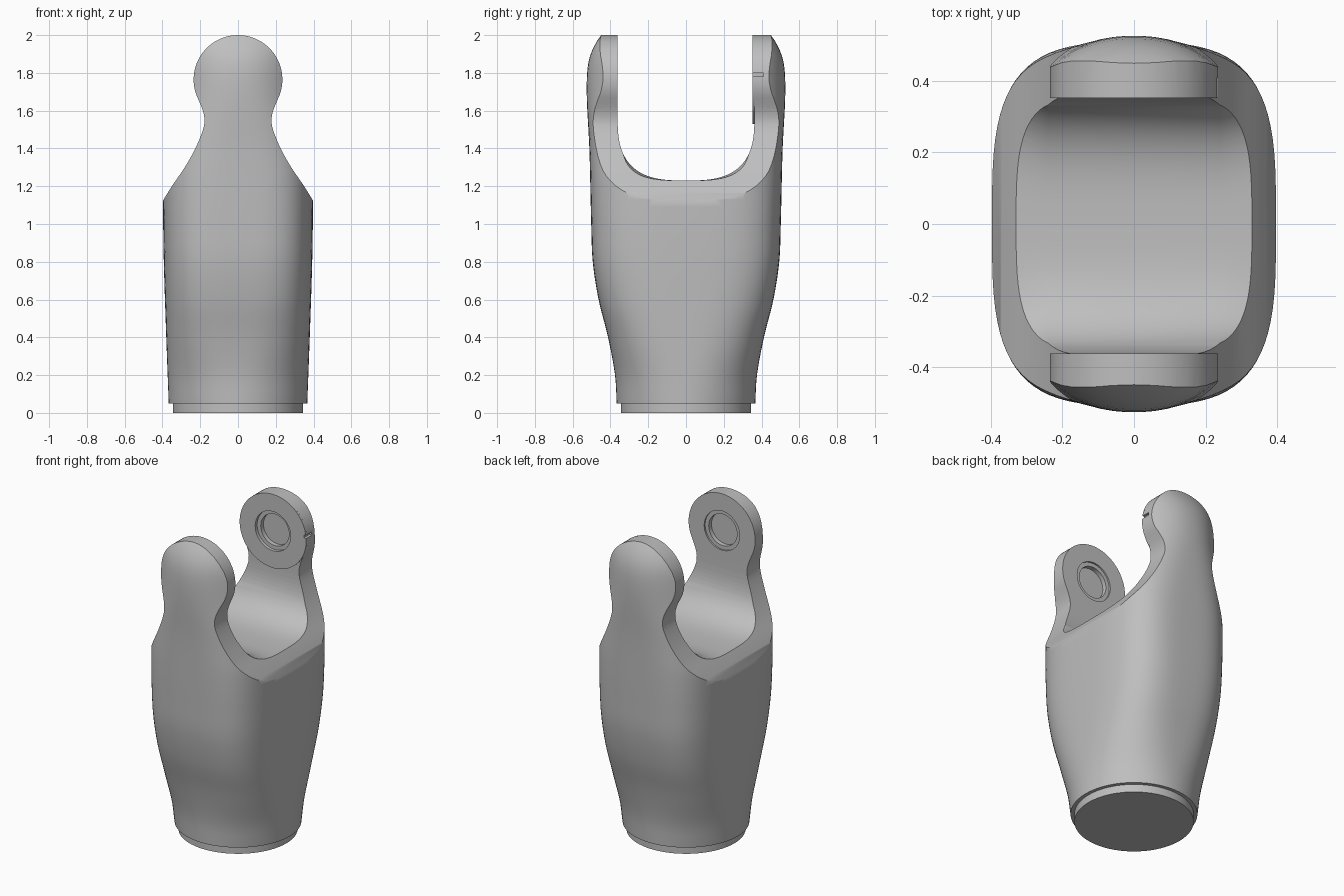
import bpy, bmesh, math
from mathutils import Matrix

if "Cube" in bpy.data.objects:
    bpy.data.objects.remove(bpy.data.objects["Cube"], do_unlink=True)

grey = bpy.data.materials.new("satin_grey")
grey.use_nodes = True
grey.diffuse_color = (0.52, 0.52, 0.52, 1)
grey.node_tree.nodes["Principled BSDF"].inputs["Base Color"].default_value = (0.52, 0.52, 0.52, 1)

EYE_Z, EYE_R = 1.765, 0.235


def finish(name, bm):
    bmesh.ops.recalc_face_normals(bm, faces=bm.faces)
    mesh = bpy.data.meshes.new(name)
    bm.to_mesh(mesh)
    bm.free()
    obj = bpy.data.objects.new(name, mesh)
    bpy.context.collection.objects.link(obj)
    mesh.materials.append(grey)
    return obj


def curve(points, t):
    """Smooth height-to-value lookup through a few points."""
    for i in range(len(points) - 1):
        (t0, v0), (t1, v1) = points[i], points[i + 1]
        if t <= t1:
            before, after = points[max(i - 1, 0)], points[min(i + 2, len(points) - 1)]
            m0 = (v1 - before[1]) / (t1 - before[0])
            m1 = (after[1] - v0) / (after[0] - t0)
            h, s = t1 - t0, (t - t0) / (t1 - t0)
            return ((2*s**3 - 3*s**2 + 1) * v0 + (s**3 - 2*s**2 + s) * h * m0
                    + (3*s**2 - 2*s**3) * v1 + (s**3 - s**2) * h * m1)
    return points[-1][1]


def loft(name, sections):
    """Skin a list of equal-length closed sections and cap the ends."""
    bm = bmesh.new()
    rings = [[bm.verts.new(p) for p in section] for section in sections]
    n = len(rings[0])
    for lo, hi in zip(rings, rings[1:]):
        for i in range(n):
            j = (i + 1) % n
            bm.faces.new((lo[i], lo[j], hi[j], hi[i]))
    bm.faces.new(rings[0])
    bm.faces.new(rings[-1])
    return finish(name, bm)


def cylinder(name, radius, depth, matrix):
    bm = bmesh.new()
    bmesh.ops.create_cone(bm, cap_ends=True, segments=64, radius1=radius, radius2=radius,
                          depth=depth, matrix=matrix)
    return finish(name, bm)


def eye_cylinder(name, radius, y0, y1):
    """Cylinder along y at the eye centre."""
    place = Matrix.Translation((0, (y0 + y1) / 2, EYE_Z)) @ Matrix.Rotation(math.pi / 2, 4, "X")
    return cylinder(name, radius, abs(y1 - y0), place)


def cut(obj, cutter, operation="DIFFERENCE"):
    mod = obj.modifiers.new("cut", "BOOLEAN")
    mod.object, mod.operation, mod.solver = cutter, operation, "EXACT"
    cutter.hide_render = True


def bake(obj):
    graph = bpy.context.evaluated_depsgraph_get()
    mesh = bpy.data.meshes.new_from_object(obj.evaluated_get(graph))
    obj.modifiers.clear()
    obj.data = mesh


# Body: lofted rounded sections, circular at the foot and boxy in the middle
width = [(0.05, 0.367), (0.4, 0.38), (0.8, 0.393), (1.1, 0.397), (2.1, 0.4)]
depth = [(0.05, 0.367), (0.2, 0.376), (0.4, 0.413), (0.6, 0.463), (0.8, 0.494), (1.0, 0.502),
         (1.4, 0.512), (1.65, 0.525), (1.78, 0.525), (1.87, 0.514), (1.94, 0.488), (2.0, 0.45), (2.05, 0.41)]
power = [(0.05, 2.0), (0.2, 2.2), (0.4, 2.7), (0.6, 3.1), (0.85, 3.35), (1.2, 3.35), (1.4, 2.9),
         (1.7, 2.2), (2.1, 2.2)]
SEG, RINGS = 80, 50
sections = []
for k in range(RINGS + 1):
    z = 0.05 + 2.0 * k / RINGS
    a, b, e = curve(width, z), curve(depth, z), 2 / curve(power, z)
    ring = []
    for i in range(SEG):
        t = 2 * math.pi * (i + 0.5) / SEG
        c, s = math.cos(t), math.sin(t)
        ring.append((a * math.copysign(abs(c)**e, c), b * math.copysign(abs(s)**e, s), z))
    sections.append(ring)
body = loft("fork_body", sections)

# Front outline: sloping shoulders, narrow necks, round eyes
shoulder = [(1.1, 0.412), (1.2, 0.35), (1.3, 0.282), (1.4, 0.226), (1.5, 0.185), (1.55, 0.177),
            (1.6, 0.186), (1.65, 0.206)]
side = [(0.6, -0.1), (0.6, 1.1)]
side += [(curve(shoulder, 1.1 + 0.55 * k / 24), 1.1 + 0.55 * k / 24) for k in range(25)]
start = math.asin((1.65 - EYE_Z) / EYE_R)
for k in range(1, 25):
    t = start + (math.pi / 2 - start) * k / 24
    side.append((EYE_R * math.cos(t), EYE_Z + EYE_R * math.sin(t)))
outline = side + [(-x, z) for x, z in reversed(side[:-1])]
shape = loft("outline_cutter", [[(x, y, z) for x, z in outline] for y in (-1, 1)])


# Saddle slot between the two arms, its corners flaring towards the shoulders
def slot(x, half, e, floor=1.23, rise=0.34):
    points = [(half, 2.2)]
    for k in range(25):
        t = math.pi / 2 * k / 24
        points.append((half * max(math.cos(t), 0)**e, floor + rise * (1 - math.sin(t)**e)))
    points[-1] = (0, floor)
    points += [(-y, z) for y, z in reversed(points[:-1])]
    return [(x, y, z) for y, z in points]


stations = [(-0.45, 0.44, 0.58), (-0.24, 0.362, 0.7), (0.24, 0.362, 0.7), (0.45, 0.44, 0.58)]
saddle = loft("saddle_cutter", [slot(*station) for station in stations])

cut(body, shape, "INTERSECT")
cut(body, saddle)

# Raised washer face on the rear arm
washer = eye_cylinder("rear_eye_face", EYE_R, 0.352, 0.365)

# Stepped blind pin holes in both arms
cutters = [shape, saddle]
for s in (-1, 1):
    for radius, end in ((0.125, 0.372), (0.1, 0.4)):
        hole = eye_cylinder("pin_hole_cutter", radius, s * 0.3, s * end)
        cutters.append(hole)
        cut(body, hole)
        if s > 0:
            cut(washer, hole)

# Small locating notch on the rear arm
notch_outline = [(0.3, 1.78), (0.41, 1.78), (0.41, 1.8), (0.3, 1.8)]
notch = loft("notch_cutter", [[(x, y, z) for y, z in notch_outline] for x in (0.218, 0.3)])
cutters.append(notch)
cut(body, notch)
cut(washer, notch)

bake(body)
bake(washer)
for c in cutters:
    bpy.data.objects.remove(c, do_unlink=True)

# Foot spigot
foot = cylinder("foot_spigot", 0.345, 0.06, Matrix.Translation((0, 0, 0.03)))

bpy.ops.object.select_all(action="DESELECT")
for obj in (body, washer, foot):
    obj.select_set(True)
bpy.context.view_layer.objects.active = body
bpy.ops.object.shade_smooth_by_angle(angle=math.radians(35))
